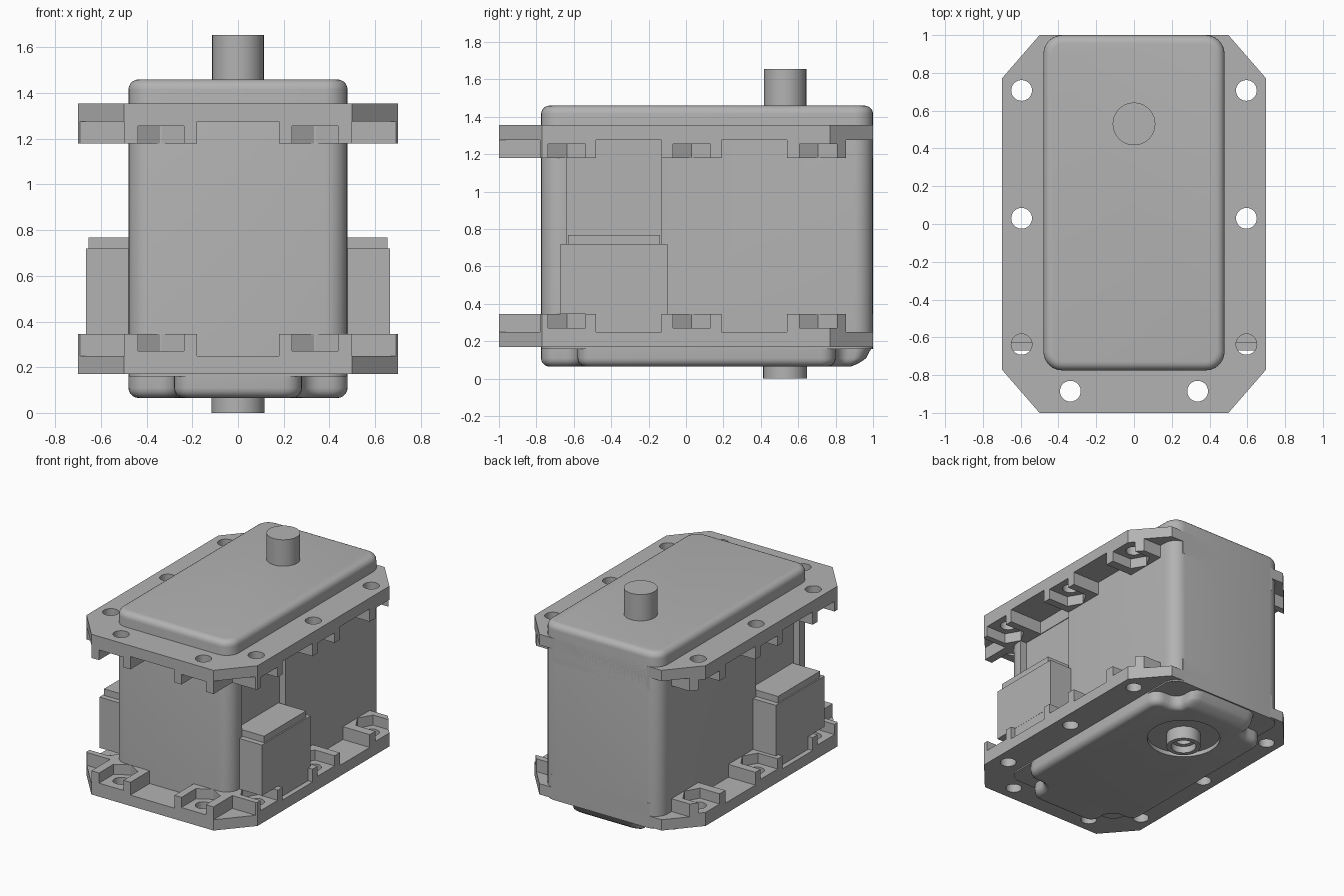
import bpy, bmesh
from mathutils import Matrix

cube = bpy.data.objects.get("Cube")
if cube:
    bpy.data.objects.remove(cube)

grey = bpy.data.materials.new("plain grey")
grey.use_nodes = True
grey.diffuse_color = (0.45, 0.45, 0.45, 1)
grey.node_tree.nodes["Principled BSDF"].inputs["Base Color"].default_value = grey.diffuse_color


def activate(ob):
    bpy.ops.object.select_all(action='DESELECT')
    ob.select_set(True)
    bpy.context.view_layer.objects.active = ob


def prism(name, pts, z0, z1, corner=0, rim=0, rim_z=None):
    """Extrude an outline, round its corners, then round one rim."""
    bm = bmesh.new()
    face = bm.faces.new([bm.verts.new((x, y, z0)) for x, y in pts])
    top = bmesh.ops.extrude_face_region(bm, geom=[face])["geom"]
    bmesh.ops.translate(bm, vec=(0, 0, z1 - z0),
                        verts=[v for v in top if isinstance(v, bmesh.types.BMVert)])
    bmesh.ops.recalc_face_normals(bm, faces=bm.faces)
    if corner:
        upright = [e for e in bm.edges if abs(e.verts[0].co.z - e.verts[1].co.z) > 1e-4]
        bmesh.ops.bevel(bm, geom=upright, offset=corner, segments=6, profile=0.5, affect='EDGES')
    if rim:
        loop = [e for e in bm.edges if all(abs(v.co.z - rim_z) < 1e-4 for v in e.verts)]
        bmesh.ops.bevel(bm, geom=loop, offset=rim, segments=5, profile=0.5, affect='EDGES')
    bmesh.ops.recalc_face_normals(bm, faces=bm.faces)
    return make(name, bm)


def make(name, bm):
    me = bpy.data.meshes.new(name)
    bm.to_mesh(me)
    bm.free()
    me.materials.append(grey)
    ob = bpy.data.objects.new(name, me)
    bpy.context.collection.objects.link(ob)
    return ob


def rect(x0, x1, y0, y1):
    return [(x0, y0), (x1, y0), (x1, y1), (x0, y1)]


def box(name, x0, x1, y0, y1, z0, z1):
    return prism(name, rect(min(x0, x1), max(x0, x1), y0, y1), z0, z1)


def cylinder(name, x, y, r, z0, z1, n=40):
    bm = bmesh.new()
    bmesh.ops.create_cone(bm, cap_ends=True, segments=n, radius1=r, radius2=r, depth=z1 - z0,
                          matrix=Matrix.Translation((x, y, (z0 + z1) / 2)))
    return make(name, bm)


def cut(ob, cutter):
    activate(ob)
    mod = ob.modifiers.new("cut", 'BOOLEAN')
    mod.object, mod.operation, mod.solver = cutter, 'DIFFERENCE', 'EXACT'
    bpy.ops.object.modifier_apply(modifier=mod.name)
    bpy.data.objects.remove(cutter)


def smooth(ob):
    activate(ob)
    bpy.ops.object.shade_smooth_by_angle(angle=0.6)


SHAFT_Y = 0.53
SIDES = (-1, 1)

# Main housing with shallow side recesses behind the sockets
body = prism("housing", rect(-0.48, 0.48, -0.775, 1), 0.16, 1.46, 0.1, 0.045, 1.46)
for s in SIDES:
    cut(body, box("cutter", s * 0.43, s * 0.6, -0.64, -0.13, 0.25, 1.28))
smooth(body)

# Lower cover: notched corners, rounded rim, sloped back
half = [(0.28, -0.775), (0.28, -0.58), (0.48, -0.58), (0.48, 0.8), (0.28, 0.8), (0.28, 1)]
outline = half + [(-x, y) for x, y in reversed(half)]
cover = prism("lower_cover", outline, 0.065, 0.18, 0.08, 0.045, 0.065)
for v in cover.data.vertices:
    if v.co.y > 0.8:
        v.co.y -= (v.co.y - 0.8) * 0.5 * ((0.18 - v.co.z) / 0.115) ** 2
cut(cover, cylinder("cutter", 0, SHAFT_Y, 0.25, 0, 0.095, 56))
smooth(cover)

# Idler boss under the cover, with a stepped bore
boss = cylinder("idler_boss", 0, SHAFT_Y, 0.117, 0, 0.12)
cut(boss, cylinder("cutter", 0, SHAFT_Y, 0.085, -0.1, 0.05))
cut(boss, cylinder("cutter", 0, SHAFT_Y, 0.055, -0.1, 0.11))
smooth(boss)

# Output shaft
smooth(cylinder("output_shaft", 0, SHAFT_Y, 0.113, 1.4, 1.655))

# Mounting flange: chamfered plate with raised nut blocks
right = [(0.5, -1), (0.7, -0.77), (0.7, 0.77), (0.5, 1)]
flange = prism("lower_flange", right + [(-x, y) for x, y in reversed(right)], 0.17, 0.345)
FLOOR, ABOVE = 0.25, 0.5
cut(flange, box("cutter", -0.18, 0.18, -1.1, -0.76, FLOOR, ABOVE))
nut = [(0.9, -0.1), (0.9, 0.1), (0.54, 0.1), (0.482, 0), (0.54, -0.1)]
for s in SIDES:
    # gaps between the blocks
    for x, y0, y1 in ((0.5, -1.1, -0.78), (0.435, -0.48, -0.13),
                      (0.47, 0.19, 0.54), (0.4, 0.855, 1.1)):
        cut(flange, box("cutter", s * x, s * 0.9, y0, y1, FLOOR, ABOVE))
    # nut pockets open to the outside, and screw holes
    for y in (-0.637, 0.03, 0.707):
        cut(flange, prism("cutter", [(s * u, y + v) for u, v in nut], 0.27, ABOVE))
        cut(flange, cylinder("cutter", s * 0.595, y, 0.055, 0, ABOVE, 28))
    cut(flange, prism("cutter", [(s * 0.337 + v, -u - 0.29) for u, v in nut], 0.27, ABOVE))
    cut(flange, cylinder("cutter", s * 0.337, -0.885, 0.055, 0, ABOVE, 28))

# Upper flange is the lower one turned over
upper = flange.copy()
upper.data = flange.data.copy()
upper.name = "upper_flange"
bpy.context.collection.objects.link(upper)
upper.data.transform(Matrix.Translation((0, 0, 1.525)) @ Matrix.Diagonal((1, 1, -1, 1)))
upper.data.flip_normals()
smooth(flange)
smooth(upper)

# Cable sockets on both sides
for s, side in zip(SIDES, ("right", "left")):
    box(side + "_socket", s * 0.4, s * 0.665, -0.67, -0.1, 0.345, 0.72)
    box(side + "_socket_foot", s * 0.4, s * 0.664, -0.49, -0.1, 0.24, 0.35)
    box(side + "_socket_cap", s * 0.4, s * 0.655, -0.63, -0.14, 0.71, 0.768)
